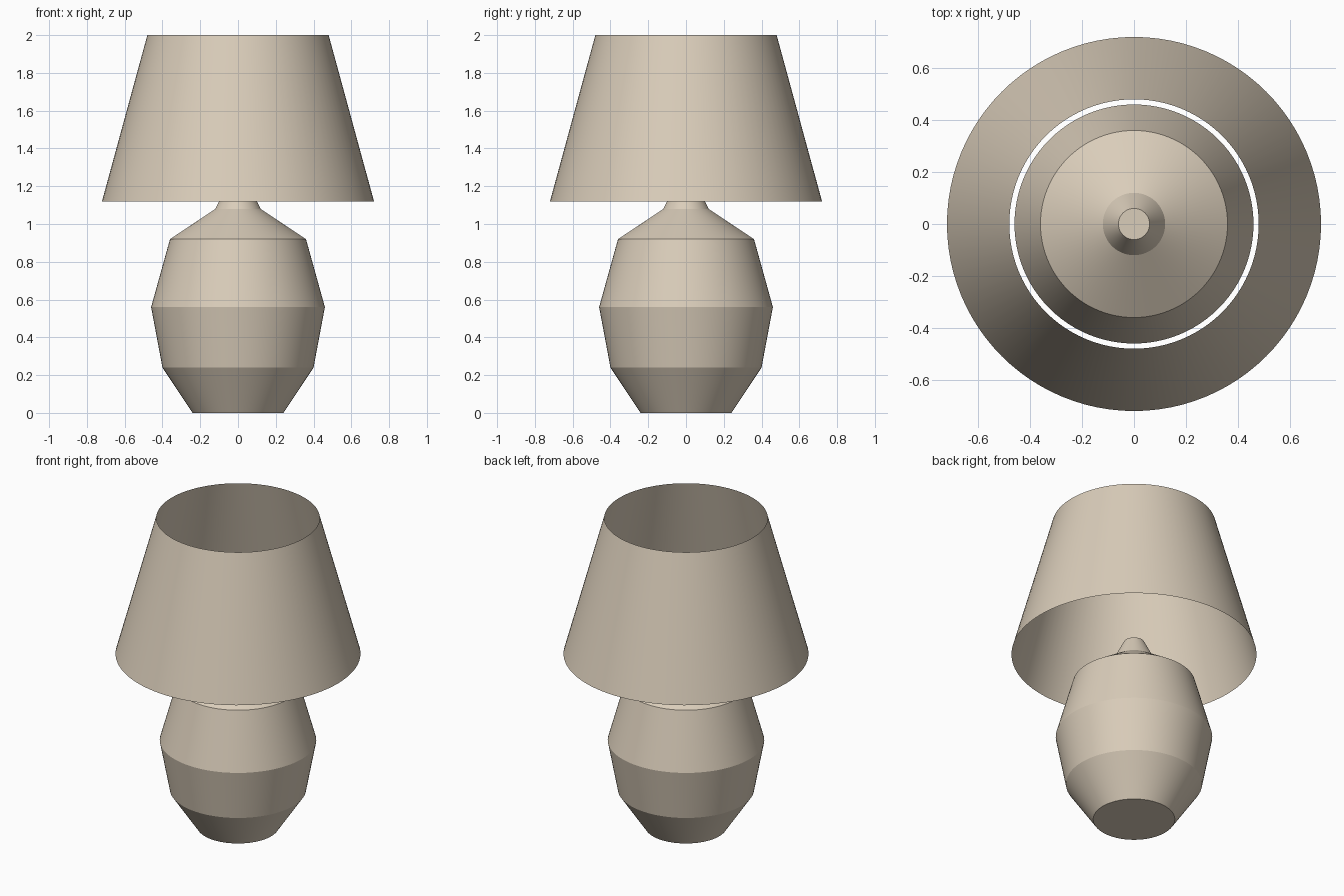
import bpy
import bmesh
from math import cos, sin, tau, radians

cube = bpy.data.objects.get("Cube")
if cube:
    bpy.data.objects.remove(cube, do_unlink=True)

SEGMENTS = 96


def make_material(name, colour):
    mat = bpy.data.materials.new(name)
    mat.use_nodes = True
    mat.diffuse_color = colour
    mat.node_tree.nodes["Principled BSDF"].inputs["Base Color"].default_value = colour
    return mat


def lathe(name, profile, mat, capped):
    """Turn a (radius, height) profile, listed bottom to top, around z."""
    bm = bmesh.new()
    rings = []
    for radius, height in profile:
        angles = [tau * i / SEGMENTS for i in range(SEGMENTS)]
        rings.append([bm.verts.new((radius * cos(a), radius * sin(a), height)) for a in angles])
    for low, high in zip(rings, rings[1:]):
        for i in range(SEGMENTS):
            j = (i + 1) % SEGMENTS
            bm.faces.new((low[i], low[j], high[j], high[i]))
    if capped:
        bm.faces.new(rings[0][::-1])
        bm.faces.new(rings[-1])
    mesh = bpy.data.meshes.new(name)
    bm.to_mesh(mesh)
    bm.free()
    mesh.materials.append(mat)
    obj = bpy.data.objects.new(name, mesh)
    bpy.context.collection.objects.link(obj)
    # Round the sides but keep the creases between bands sharp
    bpy.ops.object.select_all(action='DESELECT')
    obj.select_set(True)
    bpy.context.view_layer.objects.active = obj
    bpy.ops.object.shade_smooth_by_angle(angle=radians(15))
    return obj


beige = make_material("warm beige", (0.70, 0.61, 0.49, 1))

# Faceted vase-shaped body with a tapered neck
lathe("lamp_base", [(0.24, 0), (0.40, 0.24), (0.46, 0.56), (0.36, 0.92),
                    (0.12, 1.08), (0.06, 1.20)], beige, capped=True)

# Open conical shade, a single thin sheet
lathe("lamp_shade", [(0.72, 1.12), (0.48, 2.0)], beige, capped=False)
